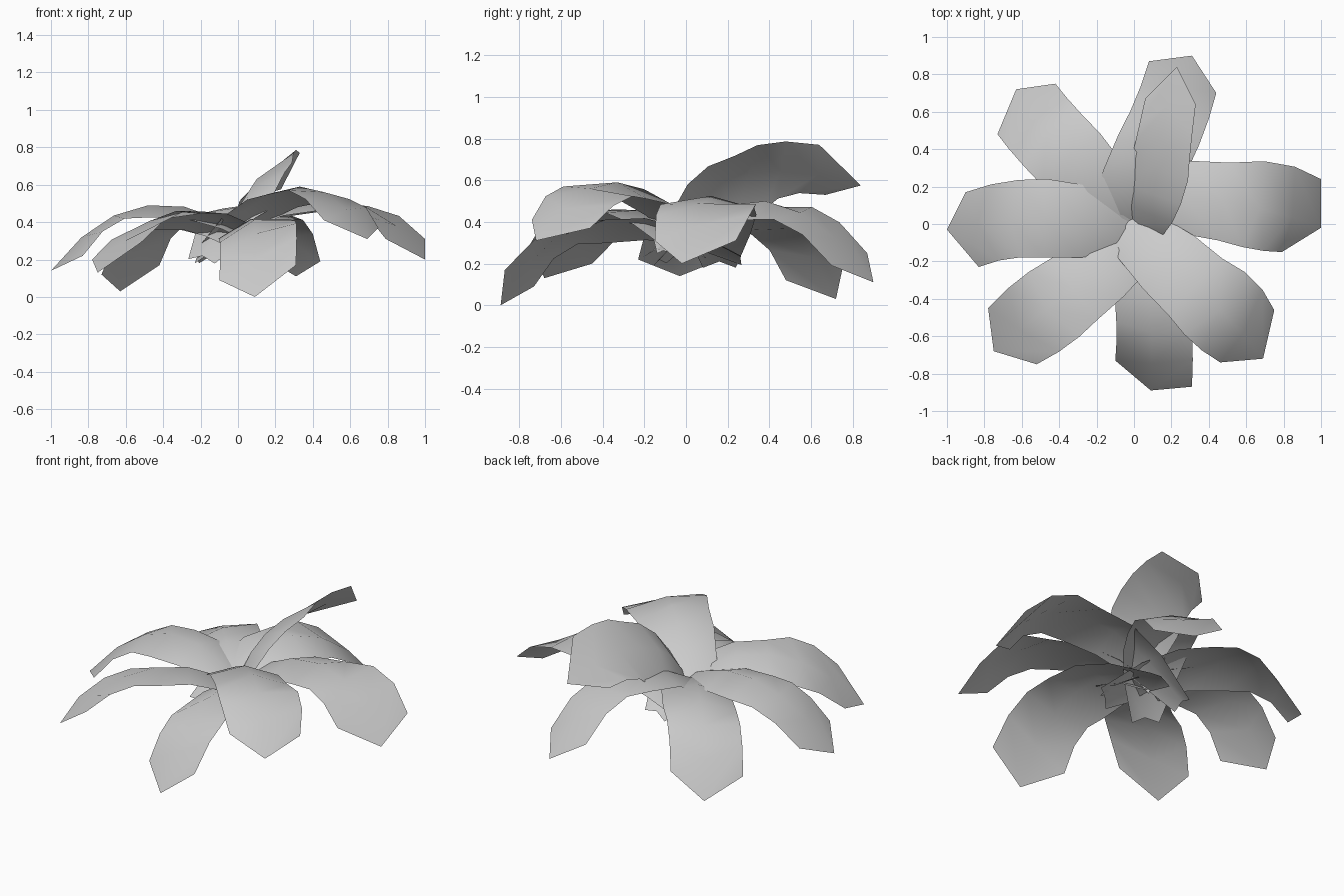
import bpy
import math
from mathutils import Vector

cube = bpy.data.objects.get("Cube")
if cube:
    bpy.data.objects.remove(cube, do_unlink=True)

leaf_grey = bpy.data.materials.new("leaf grey")
leaf_grey.use_nodes = True
GREY = (0.6, 0.6, 0.6, 1)
leaf_grey.diffuse_color = GREY
leaf_grey.node_tree.nodes["Principled BSDF"].inputs["Base Color"].default_value = GREY

STATIONS = 6
MID_HALF = 0.21
MID_DROOP, BASE_DROOP = 0.06, 0.03


def arc(a, b, c, t):
    """Smooth curve through base, crown and tip."""
    return a * (1 - t) * (1 - 2 * t) + b * 4 * t * (1 - t) + c * t * (2 * t - 1)


def leaf(name, base_half, bulge, base, crown, left, tip, right):
    """Arched leaf with a centre ridge and a three-cornered end."""
    base, crown, left, tip, right = map(Vector, (base, crown, left, tip, right))
    forward = (tip - base).normalized()
    side = right - left
    side = (side - forward * side.dot(forward)).normalized()
    up = side.cross(forward)

    def edge_offset(sign, corner, t):
        """Offset of an edge from the ridge: swells to the crown, then runs to the corner."""
        inner = side * sign * base_half - up * BASE_DROOP
        middle = side * sign * MID_HALF - up * MID_DROOP
        if t < 0.5:
            return inner.lerp(middle, 1 - (1 - 2 * t) ** 2)
        s = 2 * t - 1
        return middle.lerp(corner - tip, s) + side * sign * bulge * math.sin(math.pi * s)

    verts = []
    for i in range(STATIONS + 1):
        t = i / STATIONS
        ridge = arc(base, crown, tip, t)
        verts += [ridge + edge_offset(-1, left, t), ridge, ridge + edge_offset(1, right, t)]
    faces = [(3 * i + j, 3 * i + j + 1, 3 * i + j + 4, 3 * i + j + 3)
             for i in range(STATIONS) for j in range(2)]
    mesh = bpy.data.meshes.new(name)
    mesh.from_pydata(verts, [], faces)
    mesh.materials.append(leaf_grey)
    obj = bpy.data.objects.new(name, mesh)
    bpy.context.collection.objects.link(obj)
    mesh.shade_smooth()


# Leaves: base half width, outer bulge, base, crown of the arch, left corner, tip, right corner
leaf("right_leaf", 0.07, 0, (0.13, -0.07, 0.28), (-0.48, 0.03, 0.49),
     (-0.83, -0.23, 0.22), (-1.0, -0.03, 0.14), (-0.9, 0.17, 0.22))
leaf("back_right_leaf", 0.1, 0, (0.1, -0.14, 0.27), (-0.35, 0.35, 0.44),
     (-0.73, 0.48, 0.12), (-0.63, 0.72, 0.03), (-0.42, 0.75, 0.17))
leaf("back_leaf", 0.08, 0, (-0.19, -0.13, 0.22), (0.11, 0.38, 0.5),
     (0.08, 0.87, 0.25), (0.31, 0.9, 0.11), (0.44, 0.7, 0.19))
leaf("raised_leaf", 0.16, 0, (0.02, -0.01, 0.38), (0.1, 0.3, 0.63),
     (0.06, 0.67, 0.53), (0.23, 0.84, 0.575), (0.33, 0.64, 0.77))
leaf("left_leaf", 0.08, 0.03, (-0.22, 0.16, 0.21), (0.48, 0.12, 0.525),
     (1.0, 0.24, 0.31), (1.0, -0.02, 0.2), (0.79, -0.15, 0.31))
leaf("front_left_leaf", 0.1, 0.03, (-0.13, 0.06, 0.3), (0.33, -0.33, 0.59),
     (0.75, -0.46, 0.37), (0.69, -0.72, 0.31), (0.46, -0.74, 0.41))
leaf("front_leaf", 0.07, 0, (0.02, 0.26, 0.24), (0.085, -0.4, 0.41),
     (0.31, -0.87, 0.17), (0.09, -0.89, 0.0), (-0.1, -0.73, 0.09))
leaf("front_right_leaf", 0.13, 0.02, (0.1, 0.0, 0.28), (-0.33, -0.34, 0.46),
     (-0.52, -0.75, 0.29), (-0.75, -0.68, 0.13), (-0.78, -0.45, 0.2))
